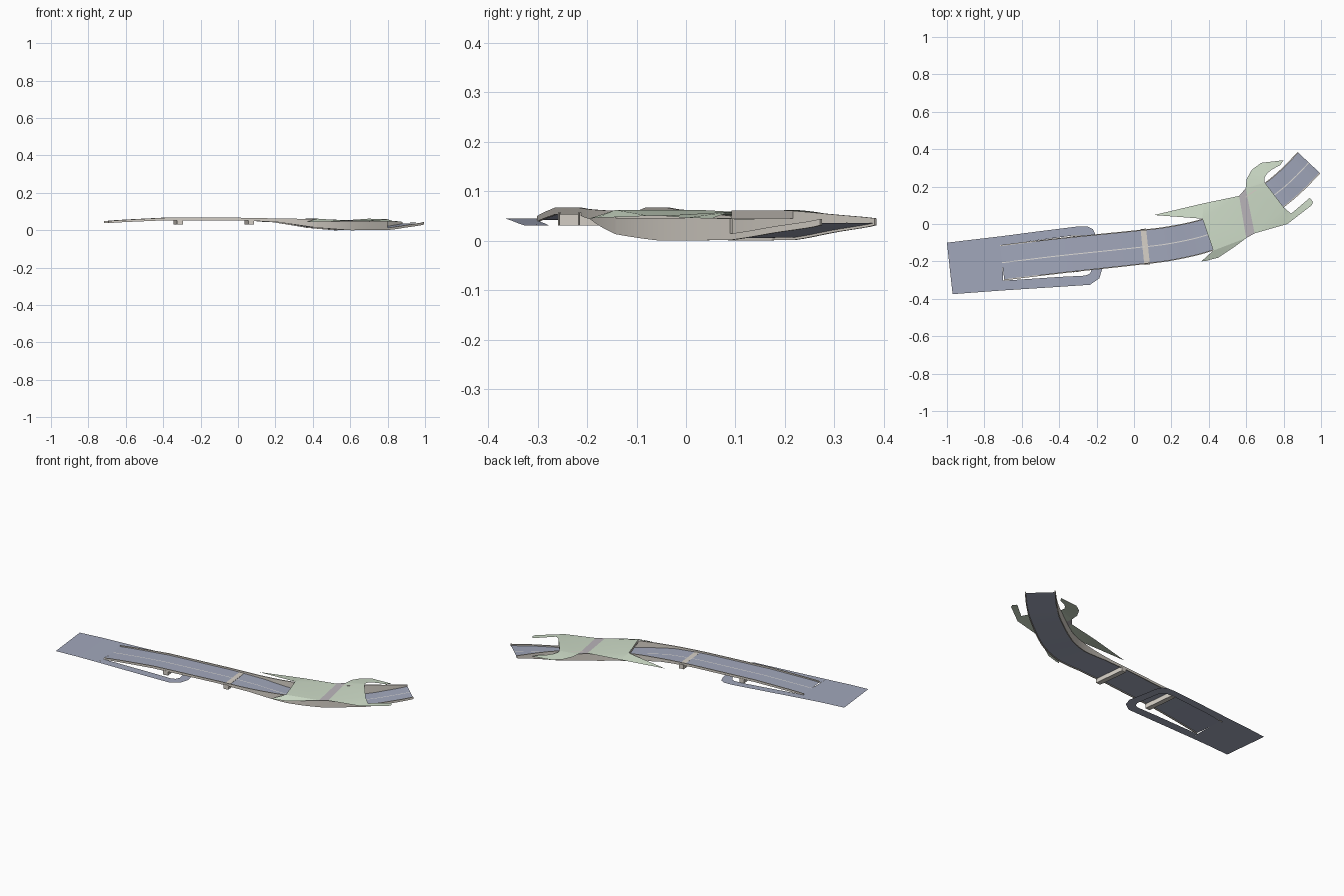
import bpy
from mathutils import Vector

if "Cube" in bpy.data.objects:
    bpy.data.objects.remove(bpy.data.objects["Cube"])


def material(name, col):
    m = bpy.data.materials.new(name)
    m.diffuse_color = (*col, 1)
    m.use_nodes = True
    m.node_tree.nodes["Principled BSDF"].inputs["Base Color"].default_value = m.diffuse_color
    return m


ROAD = material("asphalt", (0.36, 0.39, 0.50))
GRASS = material("grass", (0.62, 0.72, 0.58))
STONE = material("concrete", (0.68, 0.64, 0.58))
PAINT = material("paint", (0.75, 0.73, 0.70))
LANE = material("crossing_lane", (0.50, 0.47, 0.50))


def mesh(name, verts, faces, mat):
    me = bpy.data.meshes.new(name)
    me.from_pydata([tuple(v) for v in verts], [], faces)
    me.materials.append(mat)
    me.update()
    ob = bpy.data.objects.new(name, me)
    bpy.context.collection.objects.link(ob)
    return ob


def loft(name, rows, mat, closed=False):
    """Skin a list of equal-length cross-sections."""
    n = len(rows[0])
    verts = [v for r in rows for v in r]
    faces = []
    for i in range(len(rows) - 1):
        for j in range(n if closed else n - 1):
            k = (j + 1) % n
            faces.append((i * n + j, i * n + k, (i + 1) * n + k, (i + 1) * n + j))
    if closed:
        last = (len(rows) - 1) * n
        faces += [tuple(range(n))[::-1], tuple(range(last, last + n))]
    return mesh(name, verts, faces, mat)


# Main road stations: x, y, half width, deck z, north wall top
PATH = [(-0.705, -0.207, .092, .043, .049), (-0.4, -0.170, .092, .058, .067),
        (0.0, -0.128, .09, .058, .067), (0.2, -0.103, .089, .048, .063),
        (0.395, -0.057, .087, .018, .060), (0.56, 0.02, .084, .005, .050),
        (0.75, 0.155, .08, .006, .060), (0.85, 0.24, .08, .021, .053),
        (0.935, 0.328, .08, .036, .045)]
SUB = 5


def catmull(a, b, c, d, t):
    return .5 * (2 * b + (c - a) * t + (2 * a - 5 * b + 4 * c - d) * t * t + (3 * b - a - 3 * c + d) * t ** 3)


stations = []
for i in range(len(PATH) - 1):
    a, b, c, d = (PATH[max(0, min(len(PATH) - 1, i + k))] for k in (-1, 0, 1, 2))
    for s in range(SUB + (i == len(PATH) - 2)):
        t = s / SUB
        xy = [catmull(a[k], b[k], c[k], d[k], t) for k in (0, 1)]
        stations.append(xy + [b[k] + (c[k] - b[k]) * t for k in (2, 3, 4)])
pts = [Vector(s[:2]) for s in stations]
normals = []
for i in range(len(pts)):
    d = (pts[min(i + 1, len(pts) - 1)] - pts[max(i - 1, 0)]).normalized()
    normals.append(Vector((-d.y, d.x)))


def at(i, off, z):
    p = pts[i] + normals[i] * off
    return Vector((p.x, p.y, z))


N = len(stations)


def strip(name, half, lift, mat):
    loft(name, [[at(i, (half or s[2]), s[3] + lift), at(i, -(half or s[2]), s[3] + lift)]
                for i, s in enumerate(stations)][::1], mat).data.flip_normals()


strip("main_road", None, 0, ROAD)
strip("centre_line", 0.0025, 0.0008, PAINT)


def wall(name, side, first, last, top):
    rows = []
    for i in range(first, last + 1):
        s = stations[i]
        o, w = side * (s[2] + .003), side * (s[2] - .003)
        lo, hi = s[3] - .005, top(s)
        rows.append([at(i, o, lo), at(i, o, hi), at(i, w, hi), at(i, w, lo)])
    loft(name, rows, STONE, True)


# Parapets and retaining walls
A, B = 4 * SUB, 6 * SUB
wall("north_wall", 1, 0, N - 1, lambda s: s[4])
wall("south_wall_west", -1, 0, A, lambda s: s[4])
wall("south_tunnel_wall", -1, A, B, lambda s: .046)
wall("south_parapet_east", -1, B, N - 1, lambda s: s[3] + .008)

# Headwalls above both tunnel mouths
for name, i in (("west_headwall", A), ("east_headwall", B)):
    h = stations[i][2]
    loft(name, [[at(i, h, .045), at(i, h, .061)], [at(i, -h, .045), at(i, -h, .061)]], STONE)

# Piers under the viaduct, square to the road
for name, x in (("pier_west", -0.32), ("pier_east", 0.06)):
    i = min(range(N), key=lambda k: abs(pts[k].x - x))
    nv = normals[i]
    dv = Vector((nv.y, -nv.x))
    c = pts[i] + dv * (x - pts[i].x)
    rows = []
    for z in (.03, .0565):
        rows.append([(*(c + dv * u * .015 + nv * v * .096), z)
                     for u, v in ((-1, -1), (1, -1), (1, 1), (-1, 1))])
    loft(name, rows, STONE, True)


# Ramp loop passing under the viaduct (outer xy, inner xy)
def ramp_z(x):
    t = max(0, min(1, (x + .85) / .6))
    return .045 - .015 * t


RAMP = [(-.705, -.065, -.705, -.112), (-.5, -.038, -.5, -.085), (-.30, -.013, -.33, -.062),
        (-.25, -.013, -.285, -.062), (-.22, -.027, -.265, -.07), (-.205, -.06, -.25, -.09),
        (-.17, -.24, -.225, -.24), (-.185, -.29, -.235, -.265), (-.235, -.325, -.26, -.276),
        (-.4, -.336, -.4, -.283), (-.7, -.355, -.7, -.303)]
loft("ramp_loop", [[(a, b, ramp_z(a)), (c, d, ramp_z(c))] for a, b, c, d in RAMP], ROAD).data.flip_normals()
mesh("approach_slab", [(-1, -.10, .045), (-.97, -.375, .045), (-.85, -.366, .045), (-.7, -.355, ramp_z(-.7)),
                       (-.705, -.065, ramp_z(-.705)), (-.85, -.082, .045)],
     [(0, 1, 2, 5), (5, 2, 3, 4)], ROAD)

# Grassed land bridge over the tunnel, with its spurs
pw_n, pw_s = at(A, .09, .062), at(A, -.09, .062)
pe_n, pe_s = at(B, .084, .062), at(B, -.084, .058)
n1, n2 = (.562, .150, .055), (.597, .19, .055)
s1, s2 = (.60, -.075, .050), (.645, -.05, .050)


def land(name, verts, faces, mat=GRASS):
    mesh(name, verts, faces, mat)


land("land_west", [pw_n, pw_s, s1, n1, (.37, .11, .052)], [(0, 1, 2, 3), (0, 3, 4)])
land("land_east", [n2, s2, (.82, 0, .046), pe_s, pe_n], [(0, 1, 3, 4), (1, 2, 3)])
land("crossing_road", [n1, s1, s2, n2], [(0, 1, 2, 3)], LANE)
land("west_spur", [(.107, .048, .044), pw_n, (.37, .11, .052)], [(0, 1, 2)])
land("south_west_spur", [(.36, -.20, .043), (.385, -.197, .044), (.45, -.18, .046), (.54, -.12, .048), s1, pw_s],
     [(0, 1, 5), (1, 2, 5), (2, 3, 5), (3, 4, 5)])
land("east_spur", [pe_s, (.82, 0, .046), (.95, .10, .043), (.957, .118, .042), (.94, .14, .042), (.84, .055, .046)],
     [(0, 1, 5), (1, 2, 5), (2, 3, 4, 5)])
HOOK = [(n2, pe_n), ((.602, .24, .055), (.697, .245, .06)), ((.63, .29, .053), (.71, .268, .057)),
        ((.68, .327, .05), (.735, .29, .053)), ((.80, .341, .046), (.782, .315, .047))]
loft("north_hook", HOOK, GRASS).data.flip_normals()

# Smooth the long swept surfaces, keep creases sharp
bpy.ops.object.select_all(action='SELECT')
bpy.context.view_layer.objects.active = bpy.data.objects["main_road"]
bpy.ops.object.shade_smooth_by_angle()
